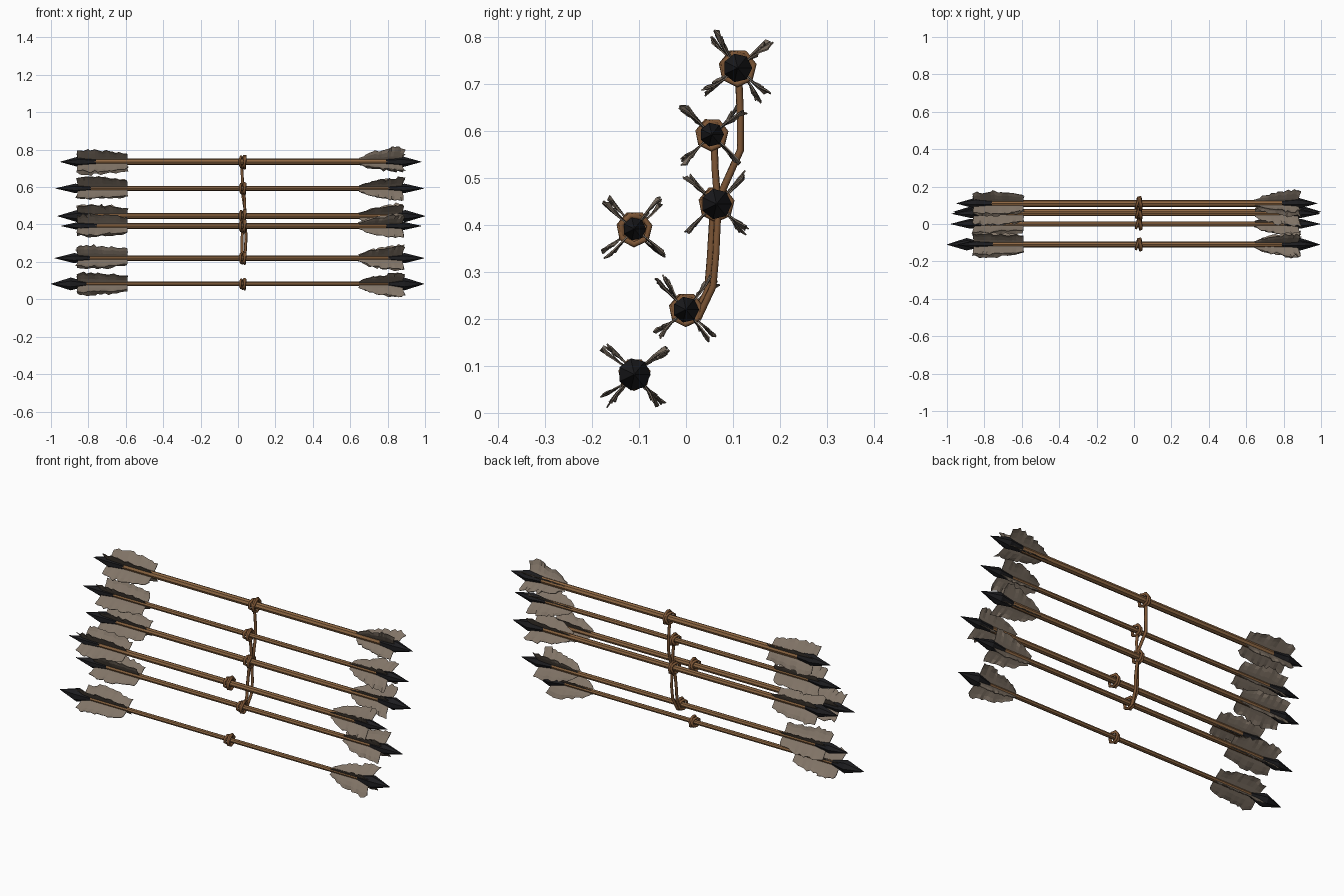
import bpy, bmesh, math, random
from mathutils import Vector, Matrix

if "Cube" in bpy.data.objects:
    bpy.data.objects.remove(bpy.data.objects["Cube"])

random.seed(4)


def material(name, col):
    m = bpy.data.materials.new(name)
    m.diffuse_color = (*col, 1)
    m.use_nodes = True
    m.node_tree.nodes["Principled BSDF"].inputs["Base Color"].default_value = m.diffuse_color
    return m


WOOD = material("brown wood", (0.27, 0.135, 0.055))
FEATHER = material("grey brown feather", (0.22, 0.175, 0.135))
IRON = material("black iron", (0.012, 0.012, 0.014))
CORD = material("dark brown cord", (0.2, 0.09, 0.035))


def finish(name, bm, mat, smooth=0):
    bmesh.ops.recalc_face_normals(bm, faces=bm.faces)
    me = bpy.data.meshes.new(name)
    bm.to_mesh(me)
    bm.free()
    ob = bpy.data.objects.new(name, me)
    bpy.context.collection.objects.link(ob)
    me.materials.append(mat)
    if smooth:
        for p in me.polygons:
            p.use_smooth = True
    return ob


def lathe_x(name, profile, y, z, sides, mat, smooth=0):
    """Closed solid around the x direction from (x, radius) points."""
    bm = bmesh.new()
    rings = []
    for x, r in profile:
        rings.append([bm.verts.new((x, y + r * math.cos(a), z + r * math.sin(a)))
                      for a in (2 * math.pi * k / sides for k in range(sides))])
    for a, b in zip(rings, rings[1:]):
        for k in range(sides):
            j = (k + 1) % sides
            bm.faces.new((a[k], a[j], b[j], b[k]))
    bm.faces.new(rings[0])
    bm.faces.new(rings[-1])
    return finish(name, bm, mat, smooth)


def cord(name, points, radius=0.008, cyclic=False):
    cu = bpy.data.curves.new(name, 'CURVE')
    cu.dimensions = '3D'
    cu.bevel_depth = radius
    cu.bevel_resolution = 1
    cu.use_fill_caps = True
    sp = cu.splines.new('POLY')
    sp.points.add(len(points) - 1)
    for p, co in zip(sp.points, points):
        p.co = (*co, 1)
    sp.use_cyclic_u = cyclic
    cu.materials.append(CORD)
    ob = bpy.data.objects.new(name, cu)
    bpy.context.collection.objects.link(ob)


def lerp_profile(prof, t):
    f = t * (len(prof) - 1)
    i = min(int(f), len(prof) - 2)
    return prof[i] + (prof[i + 1] - prof[i]) * (f - i)


# Vane heights from the inner end to the tip end
FLARED = [0.024, 0.05, 0.064, 0.074, 0.082, 0.09, 0.084]
STRAIGHT = [0.058, 0.07, 0.076, 0.082, 0.086, 0.084, 0.074]


def fletching(name, x0, x1, heights, sweep, y, z, turn):
    """Four ragged, slightly curled vanes around the shaft."""
    bm = bmesh.new()
    n = 14
    for q in range(4):
        base = math.radians(43 + 90 * q + turn + random.uniform(-5, 5))
        curl = random.uniform(-0.16, 0.16)
        rows = []
        for i in range(n + 1):
            t = i / n
            xr = x0 + (x1 - x0) * t
            h = lerp_profile(heights, t) * random.uniform(0.86, 1.08)
            wob = random.uniform(-0.07, 0.07)
            row = []
            for f in (0, 0.35, 0.7, 1):
                r = 0.008 + (h - 0.008) * f
                a = base + (curl + wob) * f * f
                x = xr + sweep * f * math.sin(math.pi * min(t + .15, 1) / 2)
                if f == 1:
                    x += random.uniform(-0.007, 0.007)
                row.append(bm.verts.new((x, y + r * math.cos(a), z + r * math.sin(a))))
            rows.append(row)
        for a, b in zip(rows, rows[1:]):
            for k in range(3):
                bm.faces.new((a[k], a[k + 1], b[k + 1], b[k]))
    ob = finish(name, bm, FEATHER)
    mod = ob.modifiers.new("thickness", 'SOLIDIFY')
    mod.thickness = 0.003
    mod.offset = 0


# y, z, left tip, right tip, shaft radius, head radius, vane turn
ARROWS = [
    (0.11, 0.735, -0.95, 0.98, 0.018, 0.031, 0),
    (0.055, 0.593, -0.975, 0.995, 0.013, 0.026, 2),
    (0.065, 0.445, -0.965, 1.0, 0.016, 0.033, 0),
    (-0.11, 0.392, -0.945, 0.98, 0.016, 0.025, 8),
    (0.0, 0.22, -0.98, 0.995, 0.014, 0.028, 0),
    (-0.11, 0.082, -1.0, 0.995, 0.012, 0.035, 5),
]

for i, (y, z, xl, xr, rs, rh, turn) in enumerate(ARROWS, 1):
    # Shaft
    lathe_x(f"shaft_{i}", [(xl + 0.1, rs), (xr - 0.1, rs)], y, z, 8, WOOD, 0)
    # Pointed heads at both ends
    for side, tip, s in (("left", xl, -1), ("right", xr, 1)):
        lathe_x(f"{side}_head_{i}",
                [(tip, 0.001), (tip - s * 0.105, rh), (tip - s * 0.125, rh * 0.85),
                 (tip - s * 0.19, rs * 1.05)], y, z, 7, IRON)
    # Feathers
    fletching(f"right_feathers_{i}", 0.645, 0.875, FLARED, 0.015, y, z, turn)
    fletching(f"left_feathers_{i}", -0.59, -0.855, STRAIGHT, -0.008, y, z, -turn)
    # Crossed cord wraps
    for j, (tilt, dx) in enumerate(((0.3, 0.018), (-0.35, 0.03), (0.05, 0.034))):
        r = rs + 0.011 + 0.003 * j
        pts = []
        for k in range(7):
            a = 2 * math.pi * k / 7 + j
            pts.append((dx + r * tilt * math.cos(a + 0.8 * j),
                        y + r * math.cos(a), z + r * math.sin(a)))
        cord(f"cord_wrap_{i}_{j + 1}", pts, 0.007, True)

# Loose cord strands linking the arrows
cord("upper_cord", [(0.02, 0.112, 0.72), (0.024, 0.116, 0.63), (0.025, 0.116, 0.56),
                    (0.038, 0.078, 0.475), (0.03, 0.068, 0.44)])
cord("middle_cord", [(0.03, 0.06, 0.58), (0.036, 0.062, 0.52), (0.036, 0.067, 0.455)])
cord("lower_cord_back", [(0.035, 0.068, 0.43), (0.043, 0.064, 0.34),
                         (0.04, 0.058, 0.27), (0.032, 0.025, 0.2)])
cord("lower_cord_front", [(0.028, 0.058, 0.43), (0.022, 0.052, 0.33),
                          (0.022, 0.046, 0.26), (0.026, 0.015, 0.2)])
